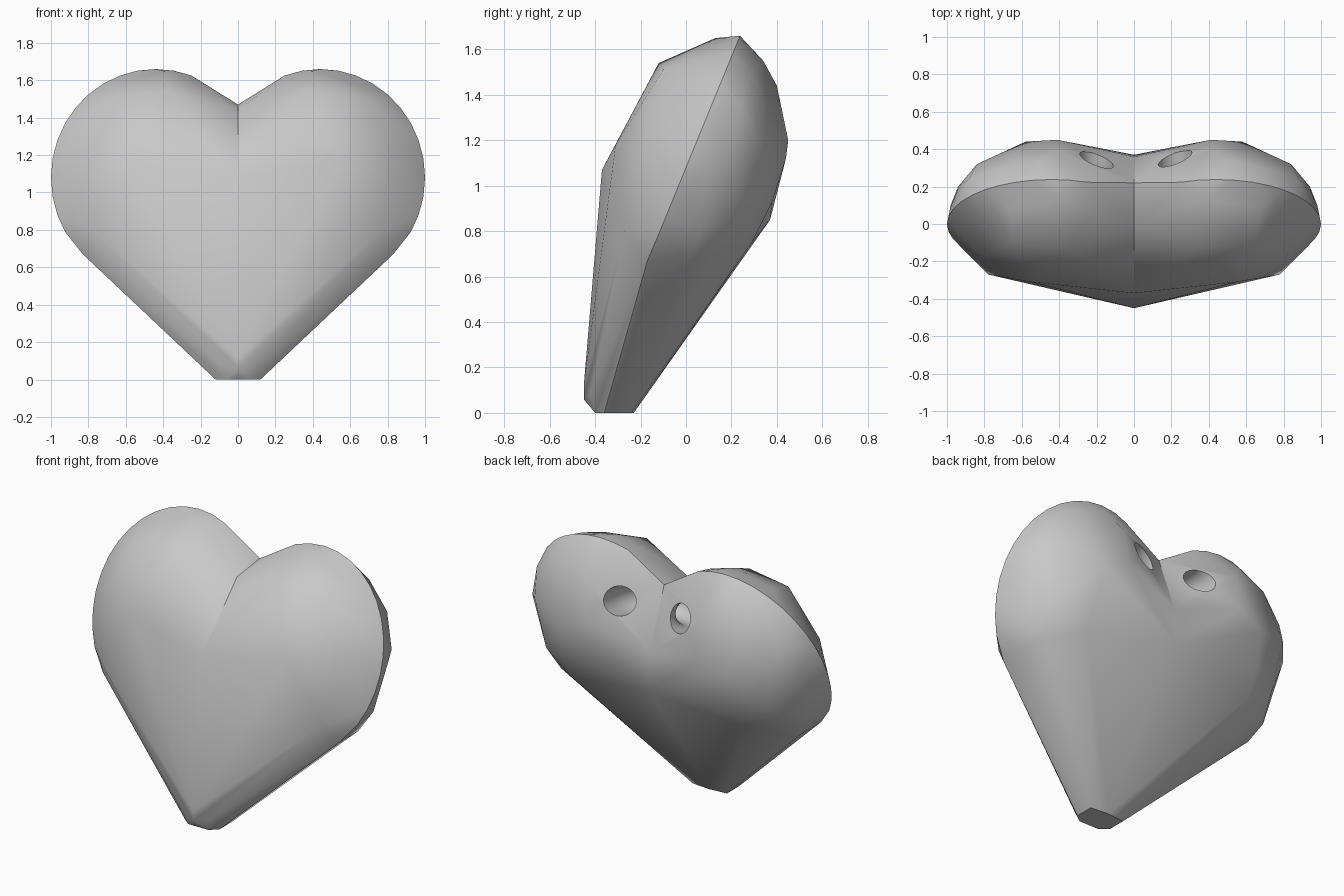
import bpy
import bmesh
import math
from mathutils import Vector

old = bpy.data.objects.get("Cube")
if old:
    bpy.data.objects.remove(old, do_unlink=True)

# One plain stone colour
stone = bpy.data.materials.new("warm_free_grey")
stone.use_nodes = True
grey = (0.58, 0.58, 0.58, 1)
stone.diffuse_color = grey
stone.node_tree.nodes["Principled BSDF"].inputs["Base Color"].default_value = grey

# Key corners of one lobe; each half of the heart is convex
centre_line = [(0, -.4, 0), (0, -.45, .06), (0, -.45, .12), (0, -.37, 1.07),
               (0, -.01, 1.44), (0, .22, 1.47), (0, .36, 1.09), (0, .37, .85), (0, -.23, 0)]
foot = [(.12, -.24, 0), (.12, -.36, 0), (.07, -.4, 0), (.1, -.42, .08)]
front = [(.83, -.17, .67), (.78, -.27, .8), (.55, -.31, 1.18), (.82, -.17, 1.2),
         (.36, -.12, 1.54), (.65, -.1, 1.51), (.4, .13, 1.65), (.67, .08, 1.57), (.24, .1, 1.59)]
back = [(.41, .45, 1.2), (.58, .44, 1.12), (.42, .4, 1.44), (.5, .34, 1.55), (.84, .32, 1.2),
        (.94, .2, 1.15), (.98, .1, 1.1), (.72, .29, 1.5), (.6, .38, .93), (.6, .29, .75),
        (.78, .14, .7), (.83, .02, .67), (.91, .06, .8), (.8, .26, .87), (.88, .24, 1.36)]
# Rounded rim in a plane that leans back
rim = []
for step in range(-3, 12):
    t = math.radians(10 * step)
    z = 1.08 + .58 * math.sin(t)
    rim.append((.44 + .56 * math.cos(t), .41 * (z - 1.08), z))


def lobe(bm, side):
    """Wrap a convex skin round one half, leaving the centre open."""
    verts = [bm.verts.new((x * side, y, z)) for x, y, z in centre_line + foot + front + back + rim]
    bmesh.ops.convex_hull(bm, input=verts)
    bmesh.ops.delete(bm, geom=[v for v in verts if v.is_valid and not v.link_faces], context="VERTS")
    inner = [f for f in bm.faces if all(abs(v.co.x) < 1e-5 for v in f.verts)]
    bmesh.ops.delete(bm, geom=inner, context="FACES")


def make_object(name, bm):
    bmesh.ops.recalc_face_normals(bm, faces=bm.faces)
    mesh = bpy.data.meshes.new(name)
    bm.to_mesh(mesh)
    bm.free()
    obj = bpy.data.objects.new(name, mesh)
    bpy.context.collection.objects.link(obj)
    mesh.materials.append(stone)
    return obj


# Heart body: two lobes welded along the centre
body = bmesh.new()
for side in (1, -1):
    half = bmesh.new()
    lobe(half, side)
    temp = bpy.data.meshes.new("half")
    half.to_mesh(temp)
    half.free()
    body.from_mesh(temp)
    bpy.data.meshes.remove(temp)
bmesh.ops.remove_doubles(body, verts=body.verts, dist=.0005)
heart = make_object("heart_body", body)
bpy.context.view_layer.objects.active = heart
heart.select_set(True)

# Curved cord tunnel that opens twice on the back
bend, bore, sides = .21, .09, 24
angles = [math.radians(a) for a in range(180, 361, 15)]
stations = [(angles[0], .35)] + [(a, 0) for a in angles] + [(angles[-1], .35)]
tunnel = bmesh.new()
rings = []
for a, extra in stations:
    out = Vector((math.cos(a), math.sin(a), 0))
    centre = Vector((.01, .3 + extra, 1.345)) + out * bend
    centre.z += .25 * (centre.y - .3)
    ring = []
    for i in range(sides):
        b = math.tau * i / sides
        ring.append(tunnel.verts.new(centre + bore * (math.cos(b) * out + Vector((0, 0, math.sin(b))))))
    rings.append(ring)
for first, second in zip(rings, rings[1:]):
    for i in range(sides):
        j = (i + 1) % sides
        tunnel.faces.new((first[i], first[j], second[j], second[i]))
for ring in (rings[0], rings[-1]):
    tunnel.faces.new(ring)
cutter = make_object("tunnel_cutter", tunnel)
cutter.hide_render = True
cut = heart.modifiers.new("tunnel", "BOOLEAN")
cut.operation = "DIFFERENCE"
cut.solver = "EXACT"
cut.object = cutter
bpy.context.view_layer.update()
bpy.ops.object.modifier_apply(modifier=cut.name)
bpy.data.objects.remove(cutter, do_unlink=True)

# Soft facets with crisp creases
bpy.ops.object.shade_smooth_by_angle(angle=math.radians(28))
